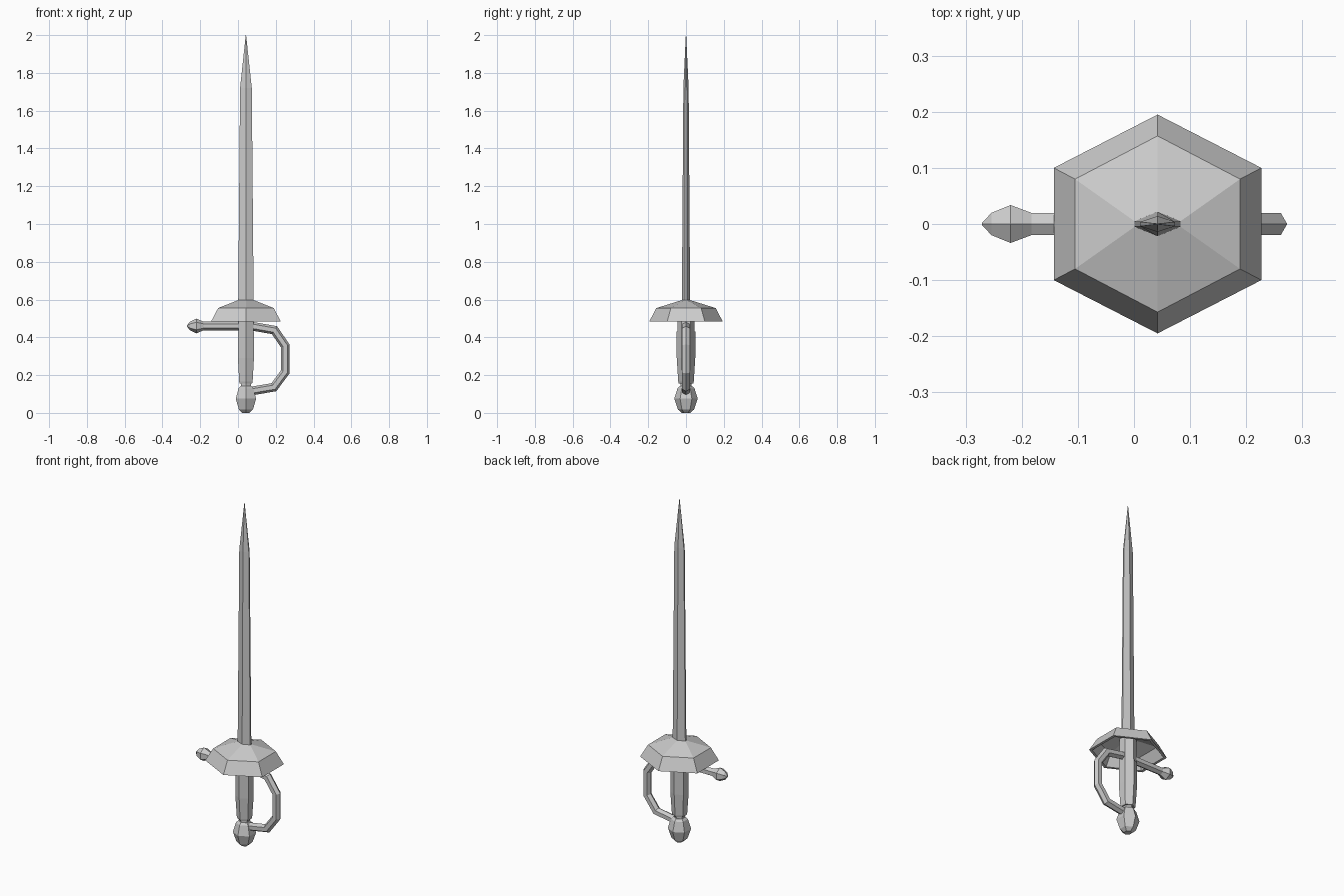
import bpy, math
from mathutils import Vector

if "Cube" in bpy.data.objects:
    bpy.data.objects.remove(bpy.data.objects["Cube"])

AX = 0.042  # x of the sword's long axis
HEX = [(math.sin(math.radians(60 * k)), math.cos(math.radians(60 * k))) for k in range(6)]


def loft(name, rings, cap=True):
    """Skin a list of equal-length rings with flat quads."""
    n = len(rings[0])
    verts = [v for r in rings for v in r]
    faces = [(i * n + k, i * n + (k + 1) % n, (i + 1) * n + (k + 1) % n, (i + 1) * n + k)
             for i in range(len(rings) - 1) for k in range(n)]
    if cap:
        faces += [tuple(range(n)), tuple(range(len(verts) - n, len(verts)))]
    me = bpy.data.meshes.new(name)
    me.from_pydata(verts, [], faces)
    ob = bpy.data.objects.new(name, me)
    bpy.context.collection.objects.link(ob)
    bpy.context.view_layer.objects.active = ob
    bpy.ops.object.mode_set(mode='EDIT')
    bpy.ops.mesh.select_all(action='SELECT')
    bpy.ops.mesh.normals_make_consistent(inside=False)
    bpy.ops.object.mode_set(mode='OBJECT')
    return ob


def upright(name, profile):
    """Six-sided turned part around the sword axis; profile is (z, radius)."""
    return loft(name, [[(AX + r * x, r * y, z) for x, y in HEX] for z, r in profile])


def tube(name, path, radii):
    """Six-sided bar along a path of (x, z) points, mitred at the bends."""
    pts = [Vector(p) for p in path]
    rings = []
    for i, p in enumerate(pts):
        a = (p - pts[i - 1]).normalized() if i else None
        b = (pts[i + 1] - p).normalized() if i < len(pts) - 1 else None
        t = ((a or b) + (b or a)).normalized()
        m = radii[i] / t.dot(a or b)
        nx, nz = -t.y * m, t.x * m
        rings.append([(p.x + nx * v, radii[i] * u, p.y + nz * v) for u, v in HEX])
    return loft(name, rings)


def flat_hex(z, hx, hy, cy):
    """Hexagon with points at +-hy and side corners at (+-hx, +-cy)."""
    return [(AX + x, y, z) for x, y in
            [(0, hy), (hx, cy), (hx, -cy), (0, -hy), (-hx, -cy), (-hx, cy)]]


# Pommel, neck and grip
upright("pommel", [(0, .022), (.018, .043), (.075, .062), (.13, .045), (.142, .032)])
upright("neck", [(.135, .03), (.162, .03)])
upright("grip", [(.155, .038), (.165, .041), (.29, .049), (.43, .049)])
upright("grip_collar", [(.43, .046), (.57, .046)])

# Hollow cup guard: outer skin, then rim and inner skin
loft("cup_guard", [
    flat_hex(.597, .041, .022, .005), flat_hex(.555, .147, .157, .08),
    flat_hex(.483, .185, .195, .10), flat_hex(.483, .170, .179, .092),
    flat_hex(.542, .138, .147, .075), flat_hex(.580, .038, .020, .005)])

# Blade with a blunt-edged diamond section and a long point
loft("blade", [
    flat_hex(.57, .041, .022, .005), flat_hex(1.72, .031, .014, .004),
    flat_hex(2.0, .001, .001, .0005)])

# Cross bar with a finial at its left end
tube("cross_bar", [(AX, .46), (-.187, .46)], [.023, .023])
tube("cross_bar_finial",
     [(-.183, .46), (-.22, .46), (-.254, .46), (-.271, .46)],
     [.023, .039, .023, .002])

# Knuckle bow curving from the grip collar down to the pommel
tube("knuckle_bow",
     [(AX, .46), (.08, .458), (.193, .438), (.25, .355), (.25, .217), (.19, .136), (.05, .112)],
     [.023] * 7)
